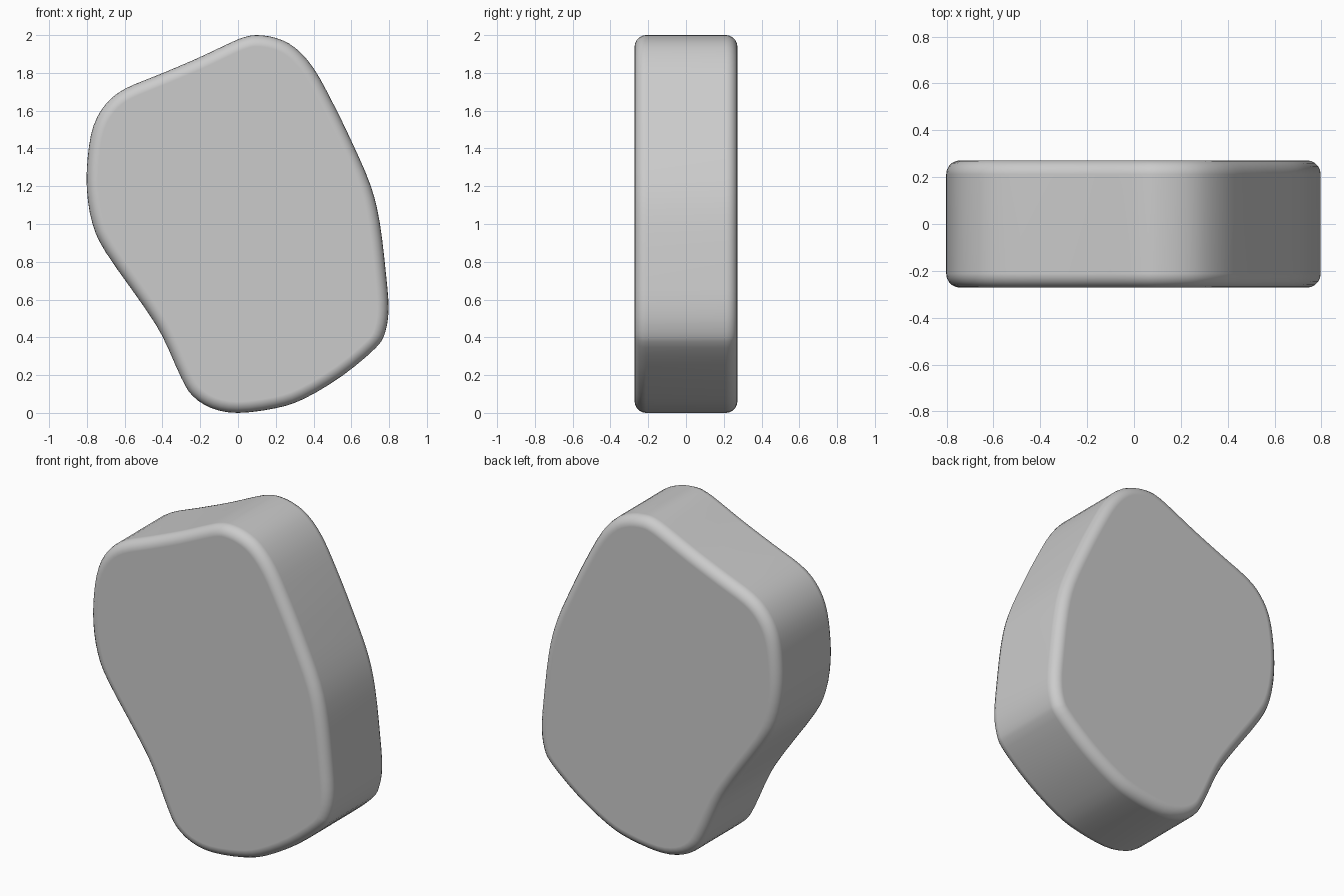
import bpy, bmesh, math
from mathutils import Vector

if "Cube" in bpy.data.objects:
    bpy.data.objects.remove(bpy.data.objects["Cube"])

# Silhouette key points (x, z), clockwise from the top
OUTLINE = [(0.10, 2.0), (0.20, 1.985), (0.30, 1.935), (0.40, 1.825), (0.50, 1.645),
           (0.60, 1.44), (0.70, 1.21), (0.75, 1.01), (0.785, 0.72), (0.797, 0.55),
           (0.78, 0.43), (0.73, 0.345), (0.55, 0.195), (0.35, 0.075), (0.20, 0.025),
           (0.0, 0.0), (-0.14, 0.025), (-0.24, 0.09), (-0.30, 0.185), (-0.40, 0.405),
           (-0.50, 0.565), (-0.70, 0.85), (-0.77, 1.0), (-0.80, 1.18), (-0.795, 1.36),
           (-0.765, 1.52), (-0.70, 1.635), (-0.60, 1.715), (-0.42, 1.79), (-0.22, 1.875),
           (-0.05, 1.955), (0.03, 1.988)]
HALF = 0.272
STEPS = 3


def smooth_loop(points, steps):
    """Closed Catmull-Rom curve through the points."""
    p = [Vector(q) for q in points]
    n = len(p)
    out = []
    for i in range(n):
        a, b, c, d = p[i - 1], p[i], p[(i + 1) % n], p[(i + 2) % n]
        for s in range(steps):
            t = s / steps
            out.append(0.5 * (2 * b + (c - a) * t + (2 * a - 5 * b + 4 * c - d) * t * t
                              + (3 * b - a - 3 * c + d) * t ** 3))
    return out


# Stone slab: outline extruded along y
bm = bmesh.new()
verts = [bm.verts.new((q.x, -HALF, q.y)) for q in smooth_loop(OUTLINE, STEPS)]
face = bm.faces.new(verts)
ext = bmesh.ops.extrude_face_region(bm, geom=[face])
moved = [g for g in ext["geom"] if isinstance(g, bmesh.types.BMVert)]
bmesh.ops.translate(bm, verts=moved, vec=(0, 2 * HALF, 0))
bmesh.ops.recalc_face_normals(bm, faces=bm.faces)
mesh = bpy.data.meshes.new("stone_slab")
bm.to_mesh(mesh)
bm.free()
slab = bpy.data.objects.new("stone_slab", mesh)
bpy.context.collection.objects.link(slab)

# Rounded front and back rims
bevel = slab.modifiers.new("rounded_rim", "BEVEL")
bevel.width = 0.06
bevel.segments = 5
bevel.limit_method = 'ANGLE'
bevel.angle_limit = math.radians(60)
bevel.use_clamp_overlap = False

# Smooth shading with flat broad faces
for poly in mesh.polygons:
    poly.use_smooth = True
weighted = slab.modifiers.new("flat_faces", "WEIGHTED_NORMAL")
weighted.keep_sharp = True
